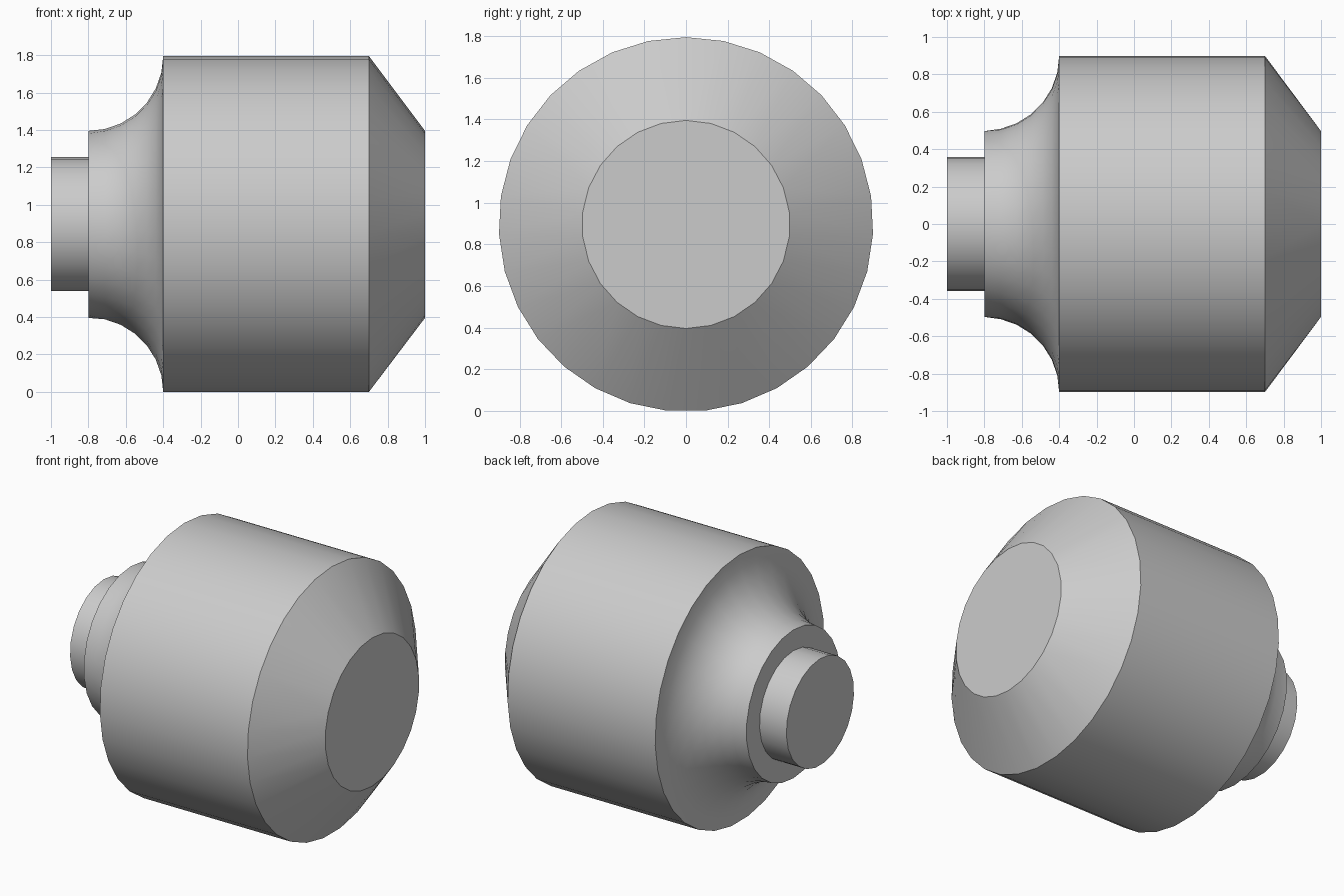
import bpy
import bmesh
from math import sin, cos, pi, radians

if "Cube" in bpy.data.objects:
    bpy.data.objects.remove(bpy.data.objects["Cube"], do_unlink=True)

GREY = (0.6, 0.6, 0.6, 1)
grey = bpy.data.materials.new("plain_grey")
grey.use_nodes = True
grey.diffuse_color = GREY
grey.node_tree.nodes["Principled BSDF"].inputs["Base Color"].default_value = GREY

# Sides of the round sections, wider ones being finer
SPIGOT_SIDES, RIM_SIDES, DRUM_SIDES = 23, 26, 31
DRUM_R, RIM_R, SPIGOT_R = 0.9, 0.5, 0.36
AXIS_Z = DRUM_R * (1 + cos(pi / DRUM_SIDES)) / 2 + DRUM_R * (cos(pi / DRUM_SIDES) - 1) / 2


def add_ring(bm, x, r, sides):
    """Ring about the x axis with its first vertex at the top."""
    angles = [2 * pi * i / sides for i in range(sides)]
    return [bm.verts.new((x, r * sin(a), AXIS_Z + r * cos(a))) for a in angles]


def bridge(bm, a, b):
    """Join two rings, walking both by angle when their counts differ."""
    na, nb = len(a), len(b)
    if na == nb:
        for i in range(na):
            j = (i + 1) % na
            bm.faces.new((a[i], a[j], b[j], b[i]))
        return
    i = j = 0
    while i < na or j < nb:
        if j >= nb or (i < na and (i + 0.5) / na <= (j + 0.5) / nb):
            bm.faces.new((a[i % na], a[(i + 1) % na], b[j % nb]))
            i += 1
        else:
            bm.faces.new((a[i % na], b[(j + 1) % nb], b[j % nb]))
            j += 1


def turned_part(name, sections, cap_start=False, cap_end=False):
    """Part turned about x from (x, radius, sides) sections."""
    bm = bmesh.new()
    rings = [add_ring(bm, *s) for s in sections]
    for a, b in zip(rings, rings[1:]):
        bridge(bm, a, b)
    if cap_start:
        bm.faces.new(rings[0][::-1])
    if cap_end:
        bm.faces.new(rings[-1])
    # Point every face outward: right for caps, away from the axis elsewhere
    bm.normal_update()
    for f in bm.faces:
        c = f.calc_center_median()
        out = f.normal.y * c.y + f.normal.z * (c.z - AXIS_Z)
        if abs(f.normal.x) > 0.999:
            out = f.normal.x * c.x
        if out < 0:
            f.normal_flip()
    mesh = bpy.data.meshes.new(name)
    bm.to_mesh(mesh)
    bm.free()
    mesh.materials.append(grey)
    obj = bpy.data.objects.new(name, mesh)
    bpy.context.collection.objects.link(obj)
    bpy.ops.object.select_all(action="DESELECT")
    obj.select_set(True)
    bpy.context.view_layer.objects.active = obj
    bpy.ops.object.shade_smooth_by_angle(angle=radians(30))
    return obj


# Short stub at the narrow end
turned_part("spigot", [(-1, SPIGOT_R, SPIGOT_SIDES), (-0.8, SPIGOT_R, SPIGOT_SIDES)],
            cap_start=True)

# Flat shoulder, then a concave quarter-round flare up to the drum
STEPS = 7
flare = [(-0.8, SPIGOT_R, SPIGOT_SIDES), (-0.8, RIM_R, RIM_SIDES)]
for k in range(1, STEPS + 1):
    t = pi / 2 * k / STEPS
    flare.append((-0.8 + 0.4 * sin(t), DRUM_R - 0.4 * cos(t), DRUM_SIDES))
turned_part("flared_neck", flare)

# Straight drum and its tapered, capped end
turned_part("drum", [(-0.4, DRUM_R, DRUM_SIDES), (0.7, DRUM_R, DRUM_SIDES)])
turned_part("tapered_end", [(0.7, DRUM_R, DRUM_SIDES), (1, RIM_R, RIM_SIDES)],
            cap_end=True)
